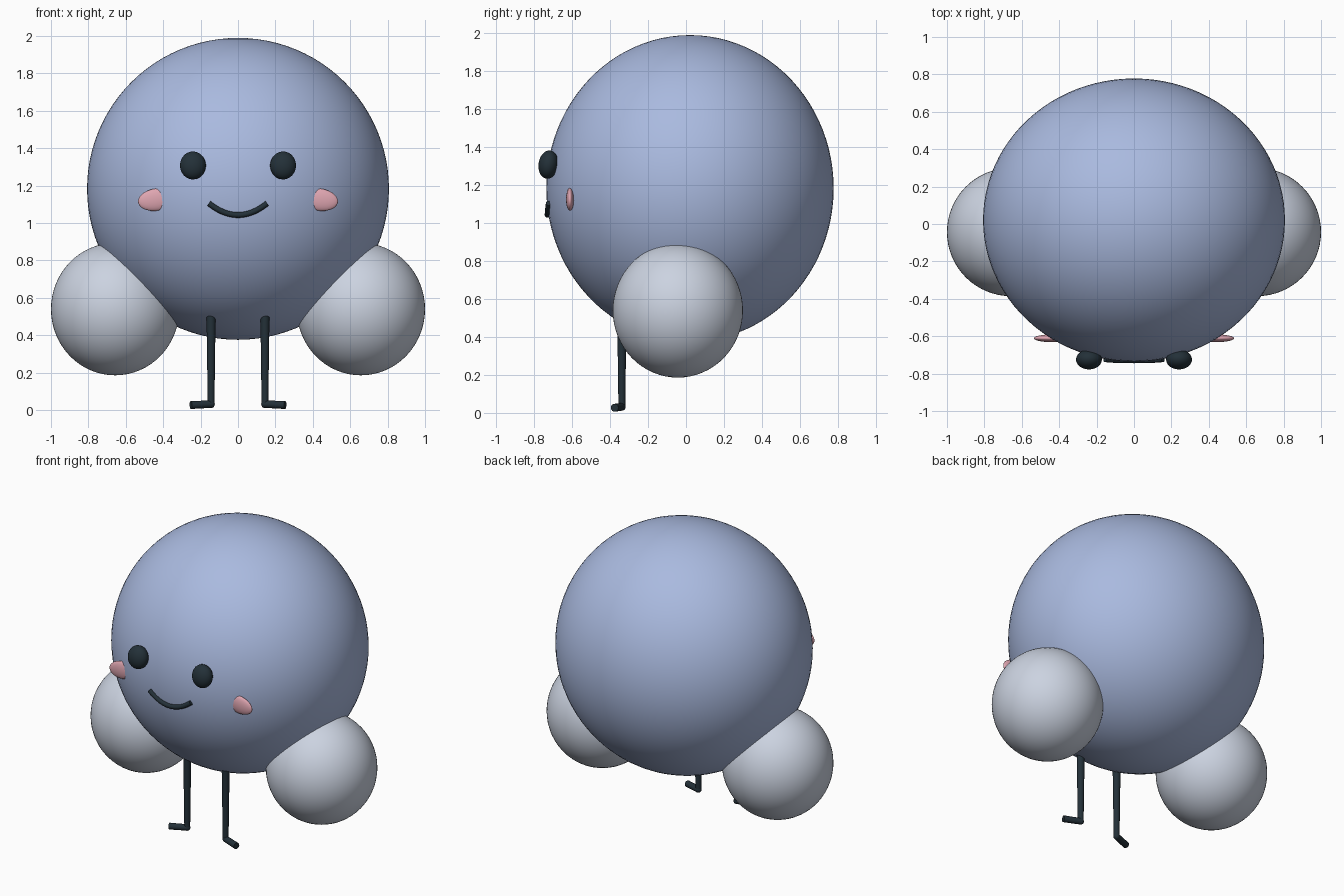
import bpy, math
from mathutils import Vector

if "Cube" in bpy.data.objects:
    bpy.data.objects.remove(bpy.data.objects["Cube"])


def material(name, rgb):
    m = bpy.data.materials.new(name)
    m.diffuse_color = (*rgb, 1)
    m.use_nodes = True
    m.node_tree.nodes["Principled BSDF"].inputs["Base Color"].default_value = m.diffuse_color
    return m


BLUE = material("periwinkle blue", (0.40, 0.49, 0.74))
GREY = material("pale grey", (0.60, 0.65, 0.75))
DARK = material("dark slate", (0.017, 0.030, 0.040))
PINK = material("blush pink", (0.74, 0.38, 0.44))


def ellipsoid(name, center, radii, mat, rot=(0, 0, 0), seg=48, rings=24):
    bpy.ops.mesh.primitive_uv_sphere_add(segments=seg, ring_count=rings, location=center, rotation=rot)
    o = bpy.context.object
    o.name = name
    o.scale = radii
    o.data.materials.append(mat)
    bpy.ops.object.shade_smooth()
    return o


def rod(name, a, b, r1, r2, mat):
    a, b = Vector(a), Vector(b)
    d = b - a
    bpy.ops.mesh.primitive_cone_add(vertices=20, radius1=r1, radius2=r2, depth=d.length,
                                    location=(a + b) / 2, rotation=d.to_track_quat('Z', 'Y').to_euler())
    o = bpy.context.object
    o.name = name
    o.data.materials.append(mat)
    bpy.ops.object.shade_smooth_by_angle(angle=math.radians(40))
    return o


# Round body
BC, BR = Vector((0, 0.021, 1.183)), Vector((0.807, 0.757, 0.807))
ellipsoid("body", BC, BR, BLUE, seg=96, rings=48)

for side, s in (("left", -1), ("right", 1)):
    # Puffs at the lower sides
    ellipsoid(side + "_puff", (s * 0.657, -0.043, 0.54), (0.343, 0.343, 0.354), GREY, seg=64, rings=32)
    # Face
    ellipsoid(side + "_eye", (s * 0.241, -0.725, 1.308), (0.069, 0.052, 0.075), DARK,
              rot=(math.radians(-8), 0, 0))
    ellipsoid(side + "_cheek", (s * 0.437, -0.611, 1.125), (0.098, 0.021, 0.059), PINK,
              rot=(0, math.radians(s * 8), 0))
    # Thin legs with out-turned feet
    ankle = (s * 0.144, -0.338, 0.032)
    rod(side + "_leg", ankle, (s * 0.144, -0.338, 0.56), 0.018, 0.025, DARK)
    ellipsoid(side + "_ankle", ankle, (0.02, 0.02, 0.021), DARK, seg=20, rings=10)
    rod(side + "_foot", ankle, (s * 0.252, -0.376, 0.027), 0.02, 0.021, DARK)

# Smile: a tube following the front of the body
curve = bpy.data.curves.new("smile", 'CURVE')
curve.dimensions = '3D'
curve.bevel_depth = 0.015
curve.bevel_resolution = 4
curve.use_fill_caps = True
n = 25
line = curve.splines.new('POLY')
line.points.add(n - 1)
for i, p in enumerate(line.points):
    x = -0.155 + 0.31 * i / (n - 1)
    z = 1.043 + 0.062 * (x / 0.155) ** 2
    y = BC.y - BR.y * math.sqrt(1 - (x / BR.x) ** 2 - ((z - BC.z) / BR.z) ** 2) - 0.005
    p.co = (x, y, z, 1)
smile = bpy.data.objects.new("smile", curve)
bpy.context.collection.objects.link(smile)
curve.materials.append(DARK)
